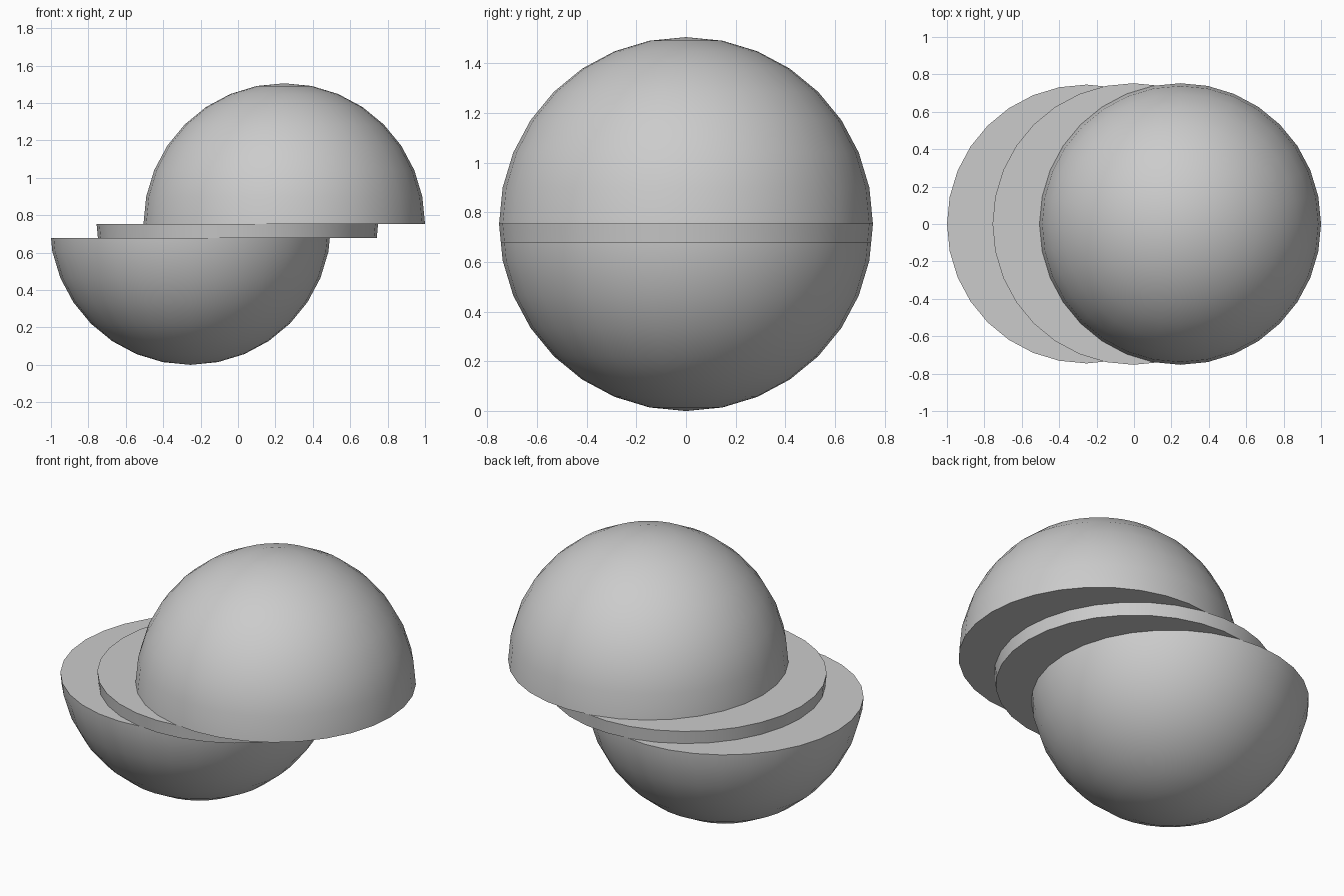
import bpy
import bmesh
from mathutils import Vector

RADIUS = 0.7527
SHIFT = RADIUS / 3
UPPER_CUT = 0.0
LOWER_CUT = -RADIUS / 10
CENTRE_X = -0.0036

cube = bpy.data.objects.get("Cube")
if cube:
    bpy.data.objects.remove(cube, do_unlink=True)

grey = bpy.data.materials.new("plain grey")
grey.use_nodes = True
colour = (0.6, 0.6, 0.6, 1)
grey.diffuse_color = colour
grey.node_tree.nodes["Principled BSDF"].inputs["Base Color"].default_value = colour


def slice_sphere(bm, height, keep_above):
    """Cut the sphere at a height and cap the opening."""
    geom = bm.verts[:] + bm.edges[:] + bm.faces[:]
    bmesh.ops.bisect_plane(bm, geom=geom, dist=1e-5,
                           plane_co=Vector((0, 0, height)), plane_no=(0, 0, 1),
                           clear_inner=keep_above, clear_outer=not keep_above)
    rim = [e for e in bm.edges if e.is_boundary]
    bmesh.ops.contextual_create(bm, geom=rim)


def sphere_part(name, x, bottom=None, top=None):
    bm = bmesh.new()
    bmesh.ops.create_uvsphere(bm, u_segments=32, v_segments=16, radius=RADIUS)
    if bottom is not None:
        slice_sphere(bm, bottom, True)
    if top is not None:
        slice_sphere(bm, top, False)
    bmesh.ops.recalc_face_normals(bm, faces=bm.faces[:])
    mesh = bpy.data.meshes.new(name)
    bm.to_mesh(mesh)
    bm.free()
    mesh.materials.append(grey)
    part = bpy.data.objects.new(name, mesh)
    part.location = (CENTRE_X + x, 0, RADIUS)
    bpy.context.collection.objects.link(part)

    # Smooth round surface, crisp cut rims
    bpy.ops.object.select_all(action="DESELECT")
    part.select_set(True)
    bpy.context.view_layer.objects.active = part
    bpy.ops.object.shade_smooth_by_angle(angle=0.6)


# Three slices of one sphere, slid apart sideways
sphere_part("lower_bowl", -SHIFT, top=LOWER_CUT)
sphere_part("middle_slice", 0, bottom=LOWER_CUT, top=UPPER_CUT)
sphere_part("upper_dome", SHIFT, bottom=UPPER_CUT)
